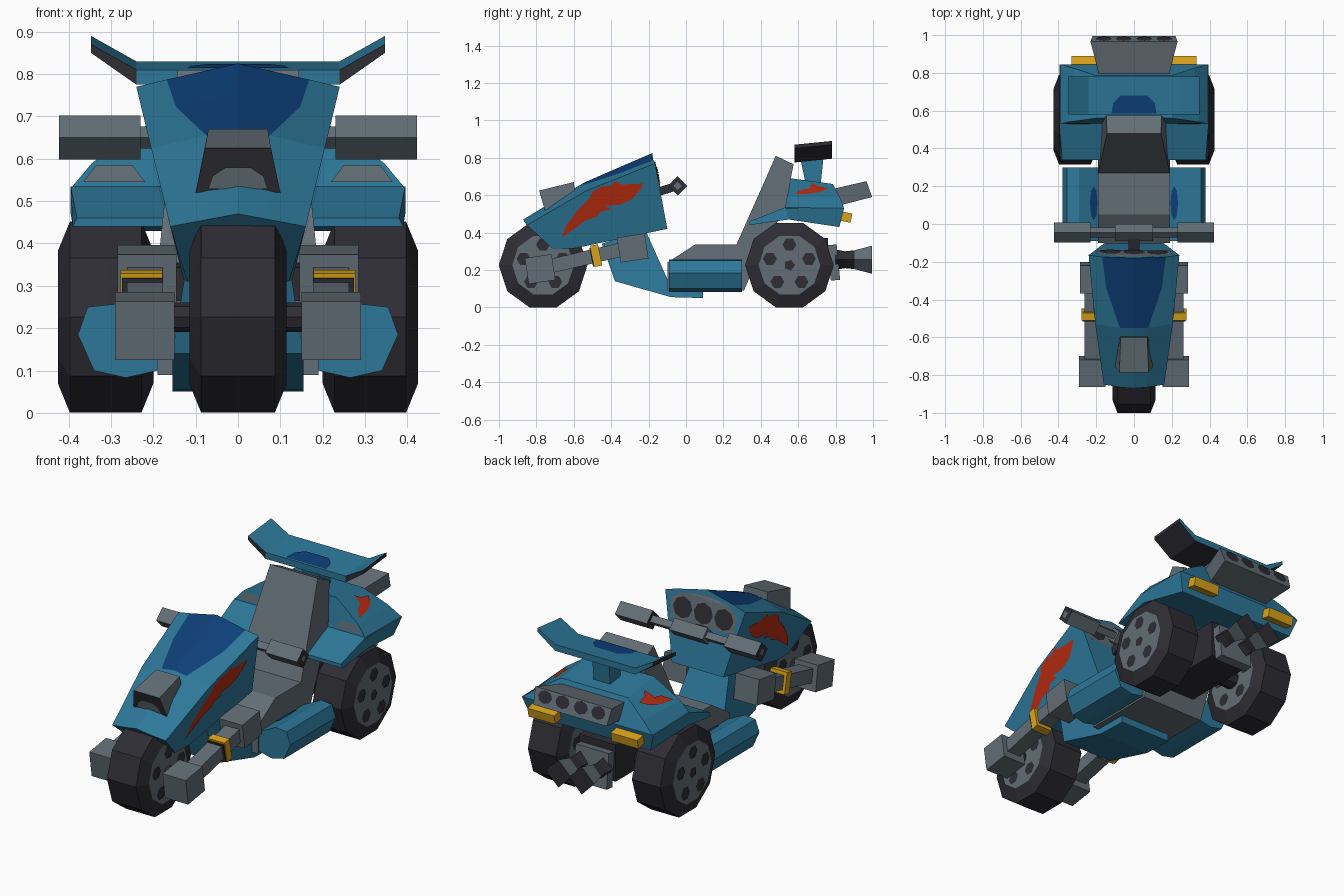
import bpy, bmesh, math
from mathutils import Matrix, Vector
from mathutils.bvhtree import BVHTree

if bpy.data.objects.get("Cube"):
    bpy.data.objects.remove(bpy.data.objects["Cube"])


def material(name, r, g, b):
    m = bpy.data.materials.new(name)
    m.use_nodes = True
    m.diffuse_color = (r, g, b, 1)
    m.node_tree.nodes["Principled BSDF"].inputs["Base Color"].default_value = (r, g, b, 1)
    return m


TEAL = material("teal paint", .026, .187, .32)
NAVY = material("navy paint", .004, .05, .19)
GREY = material("grey metal", .122, .155, .18)
DARK = material("dark rubber", .026, .026, .034)
RED = material("red flame", .48, .025, .005)
YELLOW = material("yellow lamp", .7, .37, .01)


def finish(name, bm, mats, mirror):
    me = bpy.data.meshes.new(name)
    bm.to_mesh(me)
    bm.free()
    ob = bpy.data.objects.new(name, me)
    bpy.context.collection.objects.link(ob)
    for m in mats:
        me.materials.append(m)
    if mirror:
        ob.modifiers.new("Mirror", "MIRROR").use_mirror_merge = False
    return ob


def loft(name, sections, mat, mirror=False, second=None, rule=None):
    """Skin closed rings of points; faces matching the rule get the second colour."""
    bm = bmesh.new()
    rings = [[bm.verts.new(p) for p in s] for s in sections]
    n = len(rings[0])
    for a, b in zip(rings, rings[1:]):
        for i in range(n):
            j = (i + 1) % n
            bm.faces.new((a[i], a[j], b[j], b[i]))
    bm.faces.new(rings[0])
    bm.faces.new(rings[-1])
    bmesh.ops.recalc_face_normals(bm, faces=bm.faces)
    bm.normal_update()
    if rule:
        for f in bm.faces:
            f.material_index = int(rule(f.calc_center_median(), f.normal))
    return finish(name, bm, [mat, second] if second else [mat], mirror)


def ring(half):
    return half + [(-x, y, z) for x, y, z in reversed(half) if x > 0]


def box(name, c, size, mat, tilt=0, mirror=False):
    rot = Matrix.Rotation(tilt, 3, "X")
    def face(sx):
        return [Vector(c) + rot @ Vector((sx * size[0], sy * size[1], sz * size[2])) / 2
                for sy, sz in ((-1, -1), (1, -1), (1, 1), (-1, 1))]
    return loft(name, [face(-1), face(1)], mat, mirror)


def tube(name, stations, y, z, n, mat, **kw):
    """Ring shape turned around an axle along x."""
    angles = [math.tau * i / n for i in range(n)]
    return loft(name, [[(x, y + r * math.cos(a), z + r * math.sin(a)) for a in angles]
                       for x, r in stations], mat, **kw)


def prism(name, profile, width, mat):
    return loft(name, [[(s * width(z), y, z) for y, z in profile] for s in (1, -1)], mat)


def decal(name, outline, axis, target, mat, sign=1, lift=.004, mirror=False):
    """Lay a flat outline onto the target, seen along an axis."""
    src = bmesh.new()
    src.from_mesh(target.data)
    tree = BVHTree.FromBMesh(src)
    src.free()
    bm = bmesh.new()
    ray = Vector((0, 0, 0))
    ray[axis] = -sign
    verts = []
    for p in outline:
        co = list(p)
        co.insert(axis, 2 * sign)
        verts.append(bm.verts.new(co))
    bm.faces.new(verts)
    bmesh.ops.triangulate(bm, faces=bm.faces[:])
    bmesh.ops.subdivide_edges(bm, edges=bm.edges[:], cuts=3, use_grid_fill=True)
    missed = []
    for v in bm.verts:
        loc, nor, _, _ = tree.ray_cast(v.co, ray)
        if loc is None:
            missed.append(v)
        else:
            v.co = loc + nor * lift
    bmesh.ops.delete(bm, geom=missed, context="VERTS")
    bm.normal_update()
    for f in bm.faces:
        if f.normal.dot(ray) > 0:
            f.normal_flip()
    return finish(name, bm, [mat], mirror)


def blob(cx, cy, rx, ry, n=8):
    return [(cx + rx * math.cos(math.tau * i / n), cy + ry * math.sin(math.tau * i / n))
            for i in range(n)]


# Wheels with dark tyres and painted hubs
def wheel(name, x, half, y, mirror):
    stations = [(x - half, .165), (x - half + .028, .237), (x + half - .028, .237), (x + half, .165)]
    w = tube(name, stations, y, .226, 10, DARK, mirror=mirror, second=GREY,
             rule=lambda c, n: abs(n.x) > .98)
    for side in (1, -1):
        decal(name + "_hub_centre", blob(y, .226, .03, .03, 5), 0, w, DARK, side, mirror=mirror)
        for k in range(5):
            a = math.tau * (k + .25) / 5
            spot = blob(y + .11 * math.cos(a), .226 + .11 * math.sin(a), .037, .037, 6)
            decal(name + "_hub_hole", spot, 0, w, DARK, side, mirror=mirror)


wheel("front_wheel", 0, .115, -.764, False)
wheel("rear_wheel", .3125, .1125, .553, True)
tube("front_axle", [(-.16, .035), (.16, .035)], -.764, .226, 8, DARK)
tube("rear_axle", [(-.22, .05), (.22, .05)], .553, .226, 8, DARK)

# Front fairing
fairing = loft("fairing", [
    ring([(0, -.87, .47), (.07, -.865, .457), (.16, -.85, .44), (.12, -.71, .31)]),
    ring([(0, -.55, .665), (.075, -.55, .655), (.205, -.53, .625), (.128, -.6, .315)]),
    ring([(0, -.35, .752), (.147, -.34, .723), (.224, -.333, .703), (.143, -.33, .372)]),
    ring([(0, -.18, .825), (.168, -.175, .787), (.24, -.165, .77), (.155, -.1, .42)])],
    TEAL, second=NAVY, rule=lambda c, n: c.z > .68 and n.z > .5 and abs(c.x) < .12)
decal("fairing_flame", [(-.665, .375), (-.64, .44), (-.58, .52), (-.515, .585), (-.5, .62),
      (-.45, .647), (-.4, .652), (-.38, .675), (-.345, .658), (-.23, .663), (-.245, .63),
      (-.33, .595), (-.29, .578), (-.355, .55), (-.43, .545), (-.4, .525), (-.46, .513),
      (-.475, .487), (-.54, .465), (-.58, .433)], 0, fairing, RED, mirror=True)
decal("dashboard", [(-.19, .64), (.19, .64), (.2, .74), (.14, .775), (0, .8), (-.14, .775), (-.2, .74)],
      1, fairing, GREY)
for x in (-.125, 0, .125):
    decal("dashboard_dial", blob(x, .705, .058, .055), 1, fairing, DARK, lift=.008)

# Headlight
lamp = loft("headlight", [
    ring([(.078, -.785, .625), (.1, -.755, .52)]),
    ring([(.07, -.6, .67), (.085, -.58, .52)])], GREY, second=DARK, rule=lambda c, n: n.y < -.7)
decal("headlight_lens", [(-.07, .53), (.07, .53), (.06, .56), (.03, .58), (-.03, .58), (-.06, .56)],
      1, lamp, GREY, -1)

# Handlebar
grip = tube("handle_grip", [(.23, .052), (.423, .052)], -.045, .65, 4, GREY, mirror=True,
            second=DARK, rule=lambda c, n: abs(n.x) > .9)
decal("grip_end", blob(-.045, .65, .022, .022, 4), 0, grip, GREY, mirror=True)
tube("handle_bar", [(-.25, .026), (.25, .026)], -.045, .65, 4, GREY)
tube("handle_clamp", [(-.1, .046), (.1, .046)], -.045, .65, 4, GREY)
box("handle_stem", (0, -.11, .63), (.06, .13, .045), DARK, .3)

# Front fork arms
box("fork_front_block", (.22, -.78, .205), (.14, .145, .14), GREY, .15, True)
box("fork_rod", (.22, -.535, .265), (.085, .4, .075), GREY, .23, True)
box("fork_ring", (.228, -.48, .277), (.1, .042, .115), YELLOW, .2, True)
box("fork_ring_face", (.226, -.503, .269), (.095, .008, .1), DARK, .2, True)
box("fork_rear_block", (.215, -.285, .318), (.14, .15, .135), GREY, .15, True)
box("fork_mount", (.11, -.29, .31), (.12, .08, .08), DARK, .15, True)

# Lower frame and seat
prism("lower_frame", [(-.45, .34), (-.38, .14), (-.08, .055), (.09, .05), (.09, .1),
                      (-.09, .13), (-.22, .42)],
      lambda z: .155 - .16 * max(0, z - .14), TEAL)
prism("seat", [(-.1, .09), (.31, .09), (.4, .3), (.53, .53), (.575, .765), (.48, .81),
               (.27, .337), (.05, .337), (-.1, .24)],
      lambda z: .19 - .1 * max(0, z - .337), GREY)

# Side pods
pod_outline = [(.29, .257), (.355, .25), (.378, .185), (.34, .1), (.265, .083), (.19, .1), (.175, .2)]
pod = loft("side_pod", [[(x, y, z) for x, z in pod_outline] for y in (-.09, .3)], TEAL, True)
decal("pod_patch", blob(.215, .11, .02, .09), 2, pod, NAVY, mirror=True)

# Rear fenders and the tail body on top of them
loft("fender", [
    ring([(.38, .34, .46), (.39, .34, .44)]),
    ring([(.395, .53, .535), (.395, .55, .47)]),
    ring([(.395, .845, .53), (.36, .82, .43)])], TEAL)
tail = loft("tail_body", [
    ring([(.2, .56, .69), (.345, .54, .59), (.395, .53, .53)]),
    ring([(.2, .785, .66), (.32, .825, .585), (.39, .845, .53)])], TEAL)
decal("tail_front_panel", [(.22, .545), (.365, .545), (.335, .585), (.25, .585)],
      1, tail, GREY, -1, mirror=True)
decal("tail_flame", [(.575, .602), (.62, .628), (.66, .632), (.675, .662), (.705, .645), (.76, .635),
                     (.72, .615), (.66, .605)], 0, tail, RED, mirror=True)
box("tail_lamp", (.25, .855, .483), (.16, .06, .05), YELLOW, -.2, True)

# Rear vent box
vent = loft("rear_vent", [
    ring([(.18, .77, .63), (.18, .82, .545)]),
    ring([(.23, .965, .675), (.22, .995, .59)])], GREY)
for x in (-.16, -.055, .055, .16):
    decal("vent_slot", blob(x, .64, .042, .032), 1, vent, DARK)

# Spoiler with upturned tips and dark underside
def wing(x, front, rear, thick):
    return [(x, .58, front), (x, .78, rear), (x, .78, rear - thick), (x, .58, front - thick)]


spoiler = loft("spoiler", [wing(-.347, .87, .89, .02), wing(-.24, .81, .83, .035),
                           wing(.24, .81, .83, .035), wing(.347, .87, .89, .02)],
               TEAL, second=DARK,
               rule=lambda c, n: n.z < -.2 or abs(n.x) > .9 or (n.y < -.7 and abs(c.x) > .25))
decal("spoiler_patch", [(-.12, .585), (.12, .585), (.11, .64), (.07, .68), (-.07, .68), (-.11, .64)],
      2, spoiler, NAVY)
prism("spoiler_post", [(.64, .66), (.72, .66), (.735, .8), (.615, .78)], lambda z: .05, TEAL)

# Engine block and diamond-shaped exhausts
box("engine_block", (0, .55, .27), (.22, .42, .2), DARK)
box("engine_end", (0, .79, .24), (.2, .05, .19), GREY, .1)
loft("exhaust", [[(.07 + r * math.cos(a), y, .255 + r * math.sin(a))
                  for a in (0, math.pi / 2, math.pi, -math.pi / 2)]
                 for y, r in ((.8, .055), (.85, .045), (.9, .05), (.995, .075))],
     GREY, True, DARK, lambda c, n: c.y < .9 or n.y > .9)
